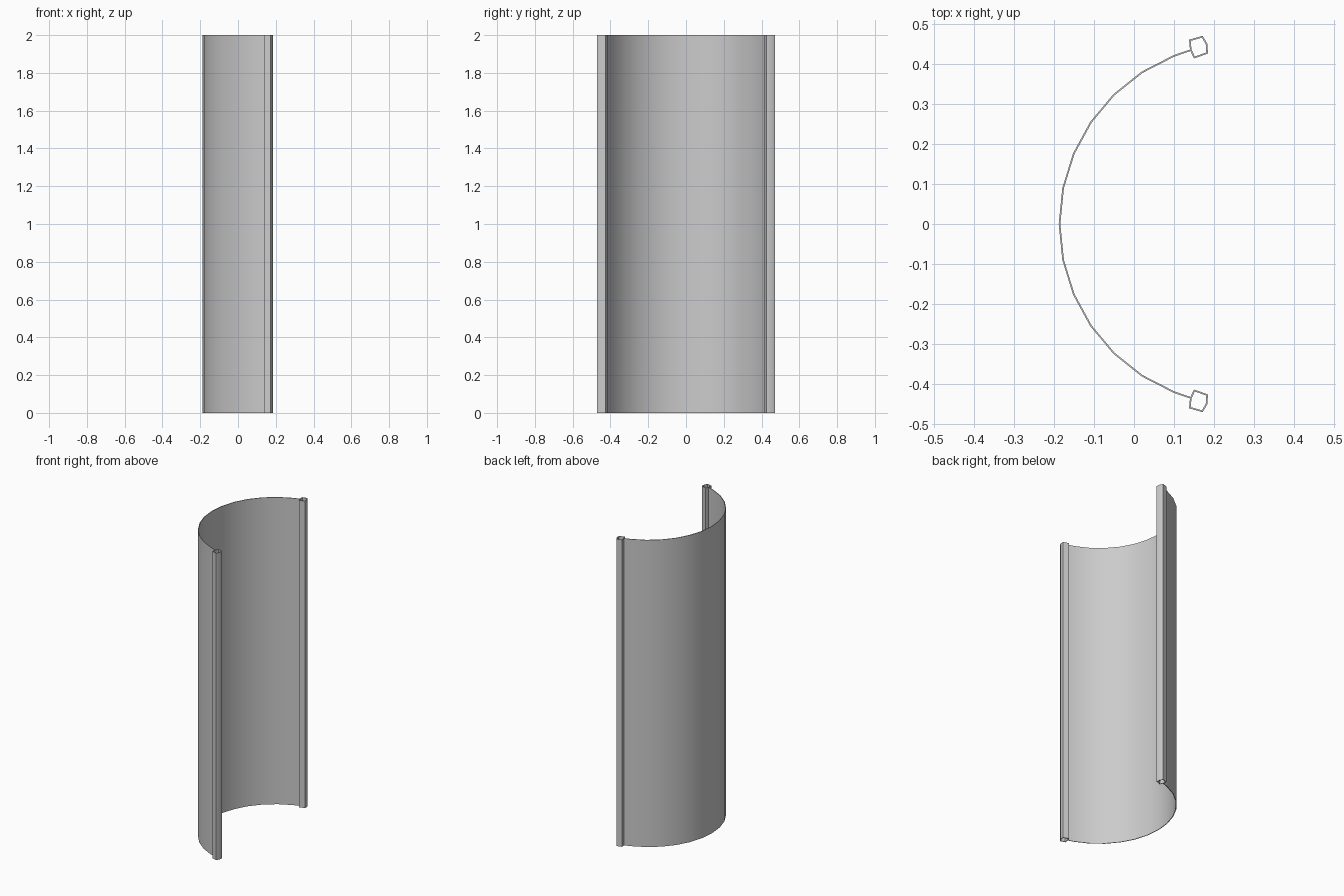
import bpy
from math import sin, cos, radians

if "Cube" in bpy.data.objects:
    bpy.data.objects.remove(bpy.data.objects["Cube"])

HEIGHT = 2.0
WALL = 0.004
CX, R = 0.266, 0.4525   # arc centre and radius


def extruded_sheet(name, points, closed):
    """Vertical sheet following a plan profile, thickened evenly."""
    n = len(points)
    verts = [(x, y, z) for z in (0, HEIGHT) for x, y in points]
    count = n if closed else n - 1
    faces = [(i, (i + 1) % n, (i + 1) % n + n, i + n) for i in range(count)]
    mesh = bpy.data.meshes.new(name)
    mesh.from_pydata(verts, [], faces)
    obj = bpy.data.objects.new(name, mesh)
    bpy.context.collection.objects.link(obj)
    mod = obj.modifiers.new("thickness", 'SOLIDIFY')
    mod.thickness = WALL
    mod.offset = 0
    mod.use_even_offset = True
    bpy.ops.object.select_all(action='DESELECT')
    obj.select_set(True)
    bpy.context.view_layer.objects.active = obj
    bpy.ops.object.modifier_apply(modifier=mod.name)
    bpy.ops.object.shade_smooth_by_angle(angle=radians(30))
    return obj


# Curved shell, ending at the edge posts
angles = [-73.9] + [11.43 * i for i in range(-6, 7)] + [73.9]
arc = [(CX - R * cos(radians(a)), R * sin(radians(a))) for a in angles]
extruded_sheet("curved_shell", arc[::-1], False)

# Hollow edge posts, open at both ends
post = [(0.140, 0.460), (0.171, 0.469), (0.182, 0.450),
        (0.183, 0.428), (0.151, 0.417), (0.142, 0.437)]
extruded_sheet("edge_post_back", post[::-1], True)
extruded_sheet("edge_post_front", [(x, -y) for x, y in post], True)
